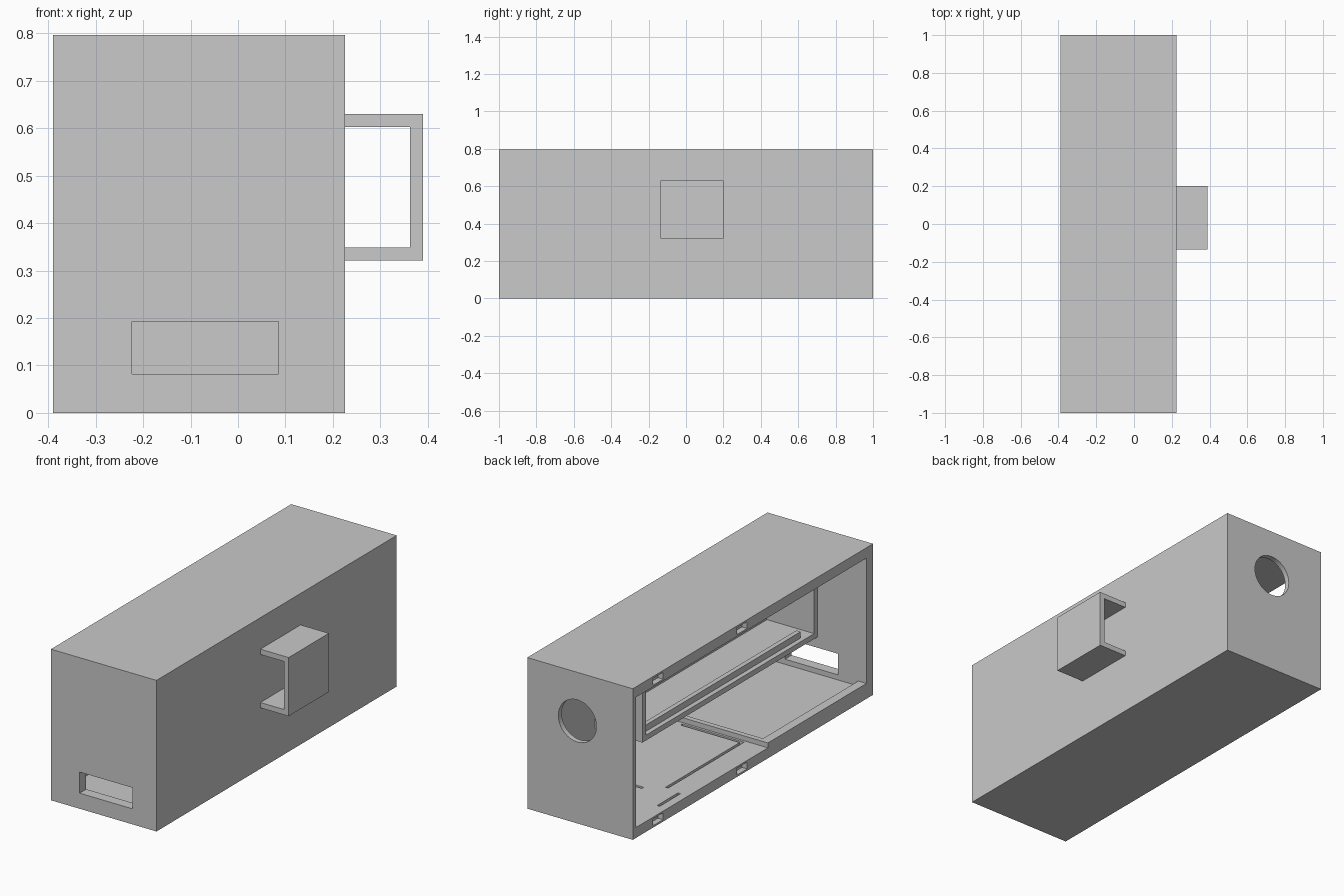
import bpy
import bmesh
from mathutils import Matrix, Vector

if "Cube" in bpy.data.objects:
    bpy.data.objects.remove(bpy.data.objects["Cube"])

GREY = (0.585, 0.585, 0.585, 1)
grey = bpy.data.materials.new("plain grey")
grey.use_nodes = True
grey.diffuse_color = GREY
grey.node_tree.nodes["Principled BSDF"].inputs["Base Color"].default_value = GREY

LEFT, RIGHT = -0.39, 0.225      # case sides in x; the low-x one is open
TOP = 0.796
THIN, THICK = 0.028, 0.055      # wall thicknesses
BACK = RIGHT - THICK            # inner face of the closed side
FRONT = -1 + THICK              # inner face of the front wall


def finish(name, bm):
    mesh = bpy.data.meshes.new(name)
    bm.to_mesh(mesh)
    bm.free()
    mesh.materials.append(grey)
    obj = bpy.data.objects.new(name, mesh)
    bpy.context.collection.objects.link(obj)
    return obj


def box(name, x, y, z):
    """Box from three (low, high) ranges."""
    bm = bmesh.new()
    size = Vector((x[1] - x[0], y[1] - y[0], z[1] - z[0]))
    mid = Vector((sum(x) / 2, sum(y) / 2, sum(z) / 2))
    bmesh.ops.create_cube(bm, size=1, matrix=Matrix.Translation(mid) @ Matrix.Diagonal(size).to_4x4())
    return finish(name, bm)


def cylinder_y(name, centre, radius, depth):
    bm = bmesh.new()
    bmesh.ops.create_cone(bm, cap_ends=True, segments=48, radius1=radius, radius2=radius, depth=depth,
                          matrix=Matrix.Translation(centre) @ Matrix.Rotation(1.570796, 4, "X"))
    return finish(name, bm)


def cut(target, cutters):
    """Subtract each cutter and bake the result."""
    for cutter in cutters:
        cutter.hide_render = True
        mod = target.modifiers.new("cut", "BOOLEAN")
        mod.operation = "DIFFERENCE"
        mod.solver = "EXACT"
        mod.object = cutter
    graph = bpy.context.evaluated_depsgraph_get()
    target.data = bpy.data.meshes.new_from_object(target.evaluated_get(graph))
    target.modifiers.clear()
    for cutter in cutters:
        bpy.data.objects.remove(cutter)


# Case: open-sided box with a round port and a rectangular slot
case = box("case", (LEFT, RIGHT), (-1, 1), (0, TOP))
cutters = [
    box("cavity", (LEFT - 0.1, BACK), (FRONT, 1 - THIN), (THICK, TOP - THICK)),
    cylinder_y("round_port", (-0.067, 1, 0.54), 0.111, 0.2),
    box("front_slot", (-0.223, 0.085), (-1.1, -0.9), (0.082, 0.193)),
]

# Catch pockets in the open rim, top and bottom
for y in (0.79, 0.09):
    for z in (0.028, TOP - 0.028):
        cutters.append(box("pocket", (LEFT - 0.05, LEFT + 0.03), (y - 0.042, y + 0.042), (z - 0.018, z + 0.018)))

# Shallow locating grooves in the floor
for x, y in (((-0.26, -0.245), (-0.1, 0.52)),
             ((-0.26, 0.1), (-0.112, -0.097)),
             ((-0.345, -0.33), (0.537, 0.712)),
             ((-0.16, 0.1), (0.58, 0.595))):
    cutters.append(box("groove", x, y, (THICK - 0.015, THICK + 0.05)))
cut(case, cutters)

# Low curb round the front bay of the floor
box("floor_curb_side", (LEFT, LEFT + 0.048), (FRONT, -0.125), (THICK, 0.081))
box("floor_curb_cross", (LEFT + 0.048, BACK), (-0.125 - THIN, -0.125), (THICK, 0.081))

# Upper compartment: shelf, end panels and retaining lip
SHELF_X = (-0.105, BACK)
box("shelf", SHELF_X, (FRONT, 0.513), (0.25, 0.278))
for name, y in (("shelf_back_end", 0.513 - THIN), ("shelf_front_end", FRONT)):
    box(name, SHELF_X, (y, y + THIN), (0.278, TOP - THICK))
box("shelf_lip", (-0.08, -0.055), (-0.84, 0.485), (0.278, 0.311))

# Square loop handle
handle = box("handle", (RIGHT, 0.39), (-0.135, 0.2), (0.321, 0.63))
cut(handle, [box("handle_gap", (RIGHT - 0.1, 0.39 - THIN), (-0.3, 0.4), (0.321 + THIN, 0.63 - THIN))])
